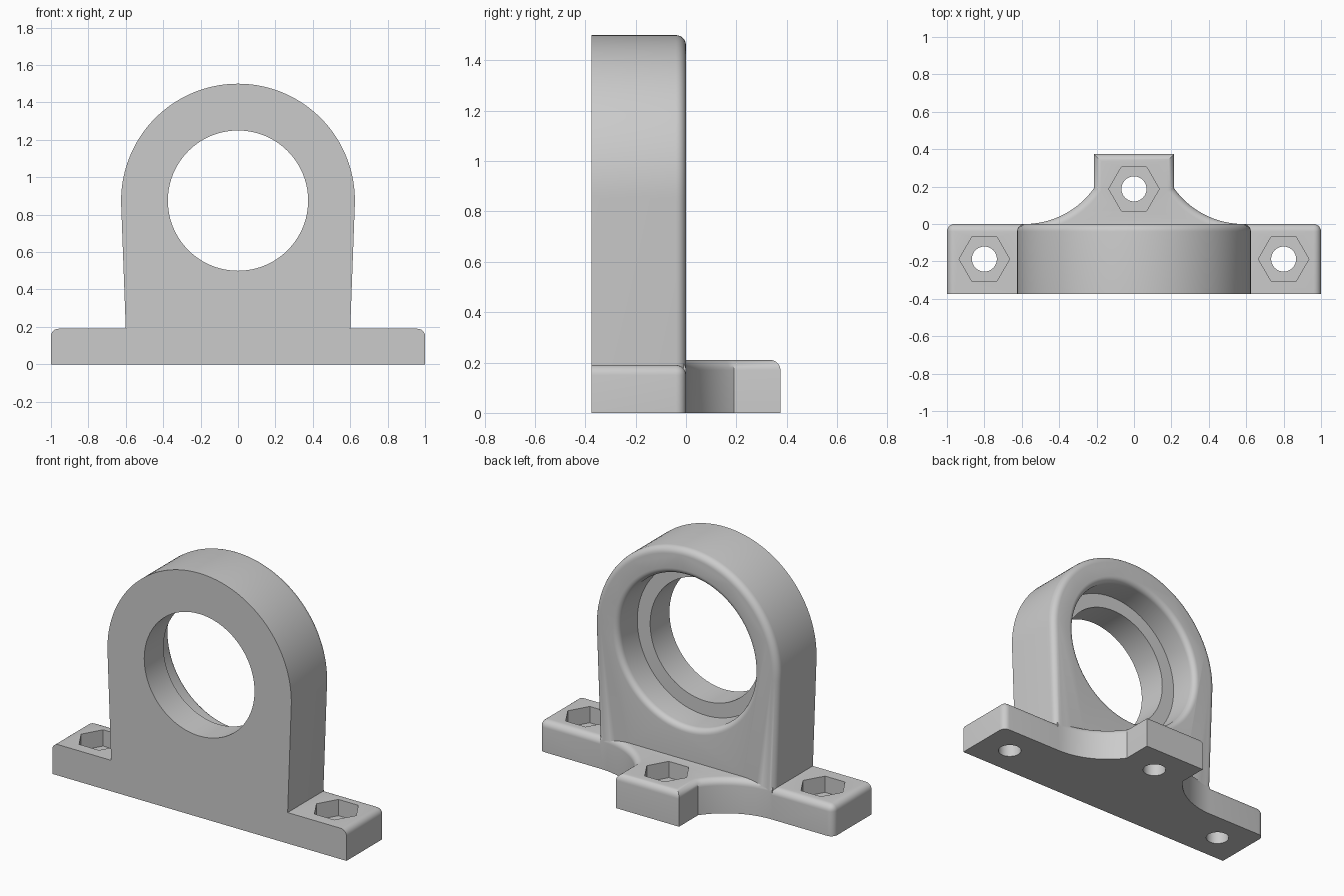
import bpy, bmesh
from math import sin, cos, pi, radians, sqrt, atan2

cube = bpy.data.objects.get("Cube")
if cube:
    bpy.data.objects.remove(cube)

metal = bpy.data.materials.new("plain_grey")
metal.use_nodes = True
GREY = (0.6, 0.6, 0.6, 1)
metal.diffuse_color = GREY
metal.node_tree.nodes["Principled BSDF"].inputs["Base Color"].default_value = GREY

DEPTH = 0.375      # thickness of the upright and the wings
WING_TOP = 0.19
FOOT_TOP = 0.21
BORE_Z = 0.875
ROUND = 0.04


def arc(cx, cy, r, start, end, steps):
    angles = [radians(start + (end - start) * i / steps) for i in range(steps + 1)]
    return [(cx + r * cos(a), cy + r * sin(a)) for a in angles]


def finish(name, bm):
    bmesh.ops.recalc_face_normals(bm, faces=bm.faces)
    mesh = bpy.data.meshes.new(name)
    bm.to_mesh(mesh)
    bm.free()
    mesh.materials.append(metal)
    ob = bpy.data.objects.new(name, mesh)
    bpy.context.collection.objects.link(ob)
    return ob


def prism(name, points, extrude, round_edge=None):
    """Extrude a closed outline and round the edges picked by a rule."""
    bm = bmesh.new()
    face = bm.faces.new([bm.verts.new(p) for p in points])
    out = bmesh.ops.extrude_face_region(bm, geom=[face])
    new = [v for v in out["geom"] if isinstance(v, bmesh.types.BMVert)]
    bmesh.ops.translate(bm, verts=new, vec=extrude)
    bmesh.ops.recalc_face_normals(bm, faces=bm.faces)
    if round_edge:
        edges = [e for e in bm.edges if round_edge(e.verts[0].co, e.verts[1].co)]
        bmesh.ops.bevel(bm, geom=edges, offset=ROUND, segments=6, profile=0.5,
                        affect='EDGES', clamp_overlap=False)
    return finish(name, bm)


def combine(target, other, operation):
    mod = target.modifiers.new(operation, 'BOOLEAN')
    mod.operation = operation
    mod.solver = 'EXACT'
    mod.object = other
    bpy.context.view_layer.objects.active = target
    bpy.ops.object.modifier_apply(modifier=mod.name)
    bpy.data.objects.remove(other)


# Upright with side wings: one front outline, rounded along its back rim
outline = [(-1, 0), (1, 0), (1, WING_TOP), (0.6, WING_TOP)]
outline += arc(0, BORE_Z, 0.625, -2, 182, 80)
outline += [(-0.6, WING_TOP), (-1, WING_TOP)]


def housing_round(a, b):
    back = a.y > -0.01 and b.y > -0.01 and max(a.z, b.z) > 0.01
    wing_end = min(abs(a.x), abs(b.x)) > 0.99 and min(a.z, b.z) > 0.1 and a.x * b.x > 0
    return back or wing_end


housing = prism("bearing_housing", [(x, -DEPTH, z) for x, z in outline],
                (0, DEPTH, 0), housing_round)

# Rear foot: narrow tab flaring into the upright with concave arcs
tab, flare, tab_y = 0.215, 0.585, 0.19
run = flare - tab
radius = (run ** 2 + tab_y ** 2) / (2 * tab_y)
end = -90 - atan2(run, radius - tab_y) * 180 / pi
right = [(flare, -0.1)] + arc(flare, radius, radius, -90, end, 20) + [(tab, DEPTH)]
plan = right + [(-x, y) for x, y in reversed(right)]
foot = prism("rear_foot", [(x, y, 0) for x, y in plan], (0, 0, FOOT_TOP),
             lambda a, b: min(a.z, b.z) > 0.1 and max(a.y, b.y) > -0.01
             and min(a.y, b.y) > -0.05)
combine(housing, foot, 'UNION')

# Stepped bore with a rounded back lip
bore, seat, lip = 0.375, 0.4625, 0.035
profile = [(-0.5, 0), (-0.5, bore), (-0.1875, bore), (-0.1875, seat)]
profile += arc(-lip, seat + lip, lip, -90, 0, 6)
profile += [(0.1, seat + lip), (0.1, 0)]
bm = bmesh.new()
verts = [bm.verts.new((r, y, BORE_Z)) for y, r in profile]
edges = [bm.edges.new(pair) for pair in zip(verts, verts[1:])]
bmesh.ops.spin(bm, geom=verts + edges, cent=(0, 0, BORE_Z), axis=(0, 1, 0),
               angle=2 * pi, steps=96, use_duplicate=False)
bmesh.ops.remove_doubles(bm, verts=bm.verts, dist=0.0001)
combine(housing, finish("bore_cutter", bm), 'DIFFERENCE')

# Bolt holes with hexagonal nut pockets
for x, y, top in ((-0.8, -0.1875, WING_TOP), (0.8, -0.1875, WING_TOP), (0, 0.1875, FOOT_TOP)):
    for r, sides, low in ((0.067, 32, -0.1), (0.135, 6, top - 0.1)):
        ring = arc(x, y, r, 0, 360, sides)[:-1]
        cutter = prism("hole_cutter", [(px, py, low) for px, py in ring], (0, 0, 0.5 - low))
        # keep the cutter short so it stays clear of the upright
        for v in cutter.data.vertices:
            v.co.z = min(v.co.z, top + 0.1)
        combine(housing, cutter, 'DIFFERENCE')

# Smooth curved surfaces, crisp edges
bpy.ops.object.select_all(action='DESELECT')
housing.select_set(True)
bpy.context.view_layer.objects.active = housing
bpy.ops.object.shade_smooth_by_angle(angle=radians(30))
